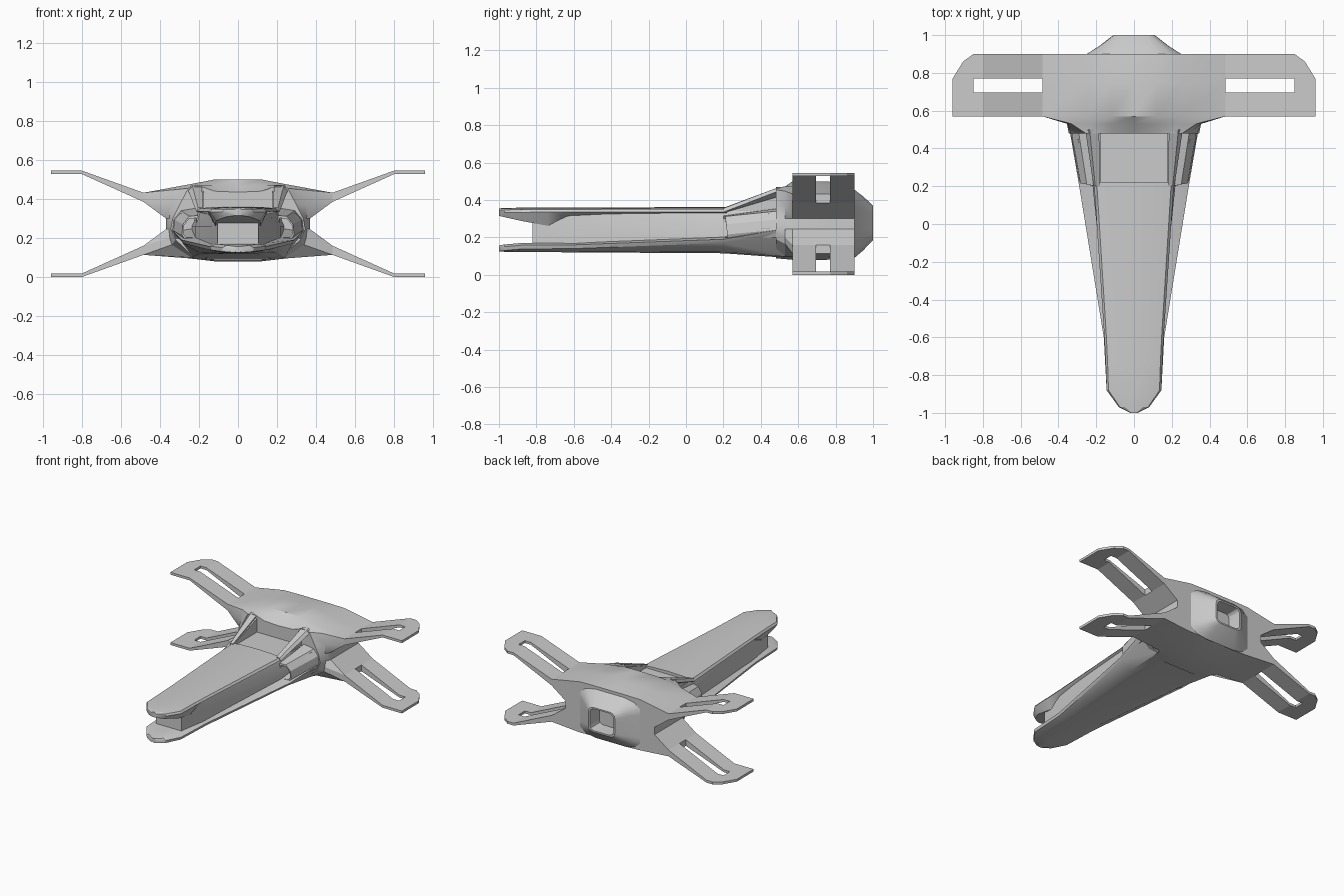
import bpy, bmesh

if "Cube" in bpy.data.objects:
    bpy.data.objects.remove(bpy.data.objects["Cube"])

MID = 0.2725  # height of the plane the wings mirror about


def finish(name, bm, angle=0.5):
    bmesh.ops.remove_doubles(bm, verts=bm.verts, dist=0.0005)
    bmesh.ops.recalc_face_normals(bm, faces=bm.faces)
    me = bpy.data.meshes.new(name)
    bm.to_mesh(me)
    bm.free()
    ob = bpy.data.objects.new(name, me)
    bpy.context.collection.objects.link(ob)
    bpy.ops.object.select_all(action='DESELECT')
    ob.select_set(True)
    bpy.context.view_layer.objects.active = ob
    bpy.ops.object.shade_smooth_by_angle(angle=angle)
    return ob


def loft(name, rings, angle=0.5):
    """Skin closed rings of 3D points and cap both ends."""
    bm = bmesh.new()
    vs = [[bm.verts.new(p) for p in r] for r in rings]
    n = len(vs[0])
    for a, b in zip(vs, vs[1:]):
        for i in range(n):
            j = (i + 1) % n
            bm.faces.new((a[i], a[j], b[j], b[i]))
    bm.faces.new(vs[0])
    bm.faces.new(vs[-1])
    return finish(name, bm, angle)


def sym(y, half):
    """Mirror a half profile (x, z), from top centre to bottom centre, into a ring."""
    left = [(-x, z) for x, z in reversed(half) if x > 0]
    return [(x, y, z) for x, z in half + left]


# rear hull with wing roots, ending in a recessed engine opening
root = [(0, .5), (.12, .5), (.25, .475), (.485, .432), (.485, .385), (.37, .3),
        (.37, .245), (.485, .16), (.485, .113), (.25, .095), (.12, .08), (0, .08)]
front = [(0, .435), (.12, .44), (.2, .468), (.255, .455), (.3, .37), (.335, .3),
         (.345, .245), (.335, .225), (.32, .19), (.23, .105), (.12, .088), (0, .088)]
aft = [(0, .455), (.12, .455), (.2, .44), (.25, .40), (.25, .36), (.25, .3),
       (.25, .245), (.25, .185), (.25, .145), (.2, .105), (.12, .09), (0, .09)]
lip = [(0, .37), (.07, .37), (.09, .365), (.105, .35), (.11, .33), (.11, .3),
       (.11, .245), (.11, .215), (.105, .2), (.09, .19), (.07, .185), (0, .185)]


def shrink(ring, s, c=.278):
    return [(x * s, c + (z - c) * s) for x, z in ring]


root_aft = [(x, MID + (z - MID) * .9) if x < .2 else (x, z) for x, z in root]
mid_aft = [((a[0] + b[0]) / 2, .6 * a[1] + .4 * b[1]) for a, b in zip(aft, lip)]
fore = [((a[0] + b[0]) / 2, (a[1] + b[1]) / 2) for a, b in zip(front, root)]
fore[3:9] = [(.33, .447), (.35, .37), (.352, .3), (.355, .245), (.35, .2), (.34, .165)]
loft("rear_hull", [sym(.48, front), sym(.53, fore), sym(.57, root), sym(.75, root),
                   sym(.9, root_aft), sym(.9, aft), sym(.945, mid_aft), sym(1, lip),
                   sym(1, shrink(lip, .88)), sym(.9, shrink(lip, .8))])

# lower hull: wide tapering keel   (y, half width, edge z, bottom z)
rings = []
for y, w, e, b in [(-1, .02, .145, .125), (-.97, .08, .15, .123), (-.88, .145, .158, .122),
                   (-.6, .16, .16, .12), (.2, .29, .19, .115), (.55, .35, .25, .09)]:
    rings.append(sym(y, [(0, e + .012), (w * .75, e + .012), (w, e), (w * .96, e - .02),
                         (w * .68, b + .006), (w * .4, b), (0, b)]))
loft("lower_hull", rings)

# upper nose plate   (y, half width, top z, underside z)
rings = []
for y, w, t, u in [(-1, .02, .355, .315), (-.97, .08, .357, .308), (-.88, .145, .359, .288),
                   (-.74, .15, .36, .262), (-.6, .157, .36, .31), (.22, .212, .362, .32)]:
    rings.append(sym(y, [(0, t), (w * .6, t - .003), (w * .93, t - .01), (w, t - .025),
                         (w * .78, u), (0, u)]))
loft("upper_nose_plate", rings)

# inner core between the two plates
rings = []
for y, wt, wb in [(-.82, .105, .105), (-.6, .13, .135), (.21, .19, .22), (.5, .2, .24)]:
    rings.append(sym(y, [(0, .34), (wt, .34), (wb, .26), (wb, .15), (0, .15)]))
loft("inner_core", rings)


def prism(name, a, b):
    """Box between two cross-sections of (x, y, z) points."""
    return loft(name, [a, b], .3)


# parts that repeat on left and right
for s, side in ((1, "right"), (-1, "left")):
    # cockpit side wall
    loft("cockpit_wall_" + side,
         [[(s * x, y, z) for y, z in [(.22, .33), (.22, .357), (.49, .445), (.49, .33)]]
          for x in (.178, .19)], .3)

    # sloping strut from hull roof to nose plate
    prism("cockpit_strut_" + side,
          [(s * x, .2, z) for x, z in [(.18, .358), (.205, .355), (.214, .335), (.185, .33)]],
          [(s * x, .5, z) for x, z in [(.185, .468), (.235, .47), (.258, .45), (.2, .42)]])

    # hollow side intake
    f = [(.205, .315), (.25, .312), (.283, .27), (.288, .215), (.27, .19), (.2, .19)]
    r = [(.21, .36), (.3, .345), (.338, .3), (.345, .245), (.33, .2), (.2, .19)]
    yf = [.2, .21, .215, .22, .22, .2]

    def inset(p, k):
        cx, cz = sum(a for a, _ in p) / 6, sum(c for _, c in p) / 6
        return [(cx + (a - cx) * k, cz + (c - cz) * k) for a, c in p]

    loft("side_intake_" + side,
         [[(s * x, .53, z) for x, z in r],
          [(s * x, y, z) for (x, z), y in zip(f, yf)],
          [(s * x, y, z) for (x, z), y in zip(inset(f, .8), yf)],
          [(s * x, .45, z) for x, z in inset(r, .75)]])

# four slotted wings
XS = [.485, .80, .85, .905, .96]
YT = [.9, .9, .9, .86, .77]
LOW = [.385, .527, .527, .527, .527]
HIGH = [.432, .545, .545, .545, .545]
for sx, side in ((1, "right"), (-1, "left")):
    for sz, level in ((1, "upper"), (-1, "lower")):
        bm = bmesh.new()
        grid = [[bm.verts.new((x, y, lo)) for y in (.57, .695, .77, yt)]
                for x, yt, lo in zip(XS, YT, LOW)]
        for i in range(4):
            for j in range(3):
                if not (j == 1 and i < 2):  # leave the slot open
                    bm.faces.new((grid[i][j], grid[i + 1][j],
                                  grid[i + 1][j + 1], grid[i][j + 1]))
        bmesh.ops.remove_doubles(bm, verts=bm.verts, dist=.0005)
        ext = bmesh.ops.extrude_face_region(bm, geom=bm.faces[:], use_keep_orig=True)
        for v in ext["geom"]:
            if isinstance(v, bmesh.types.BMVert):
                k = min(range(5), key=lambda q: abs(XS[q] - v.co.x))
                v.co.z = HIGH[k]
        for v in bm.verts:
            v.co.x *= sx
            v.co.z = MID + sz * (v.co.z - MID)
        finish(f"{level}_wing_{side}", bm, .3)
